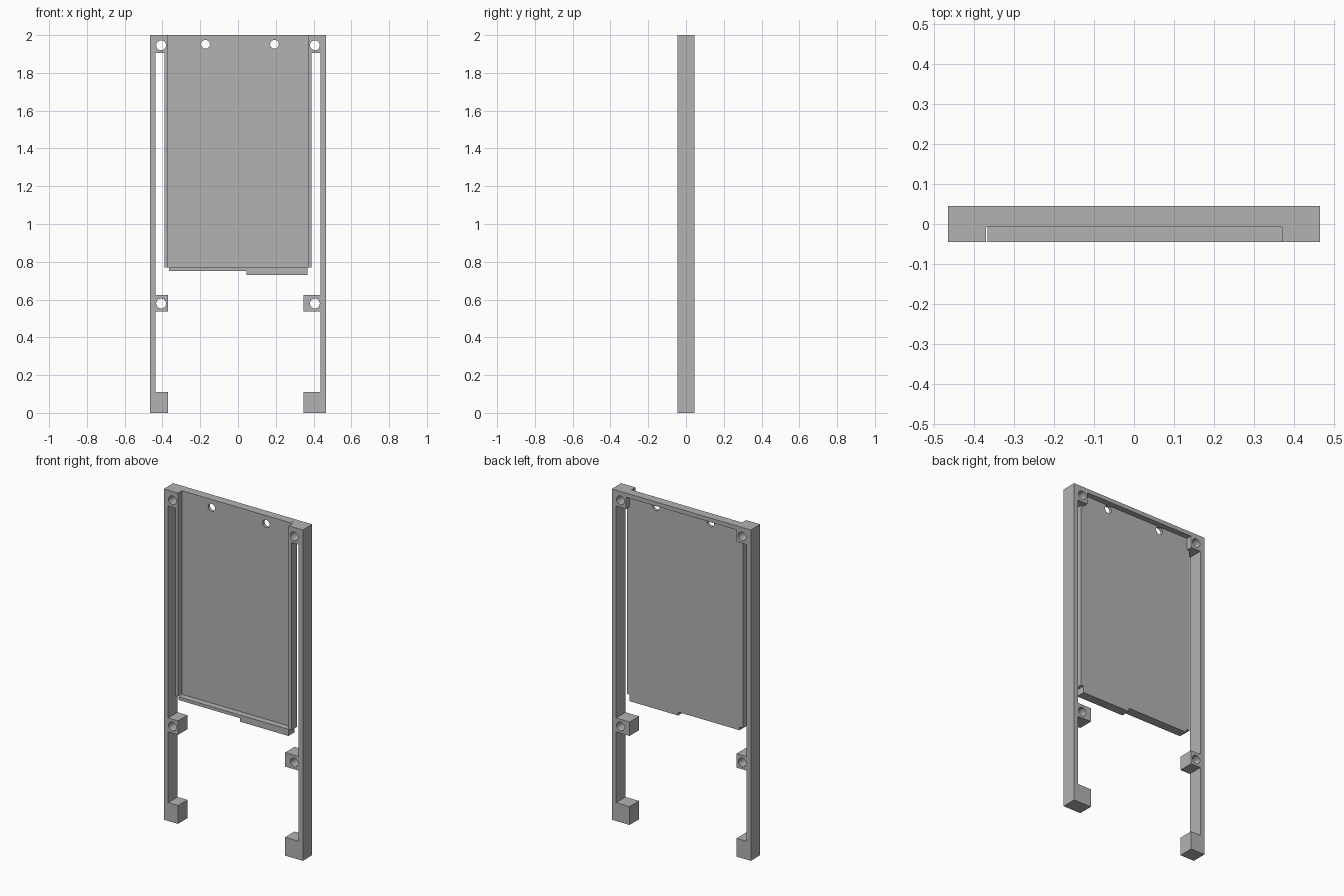
import bpy
import bmesh
from math import radians

cube = bpy.data.objects.get("Cube")
if cube:
    bpy.data.objects.remove(cube, do_unlink=True)

FRONT, BACK = -0.045, 0.045        # full depth of the frame
PANEL_FRONT, PANEL_BACK = -0.007, 0.011
OUTER, BAR_IN, RAIL_OUT, RAIL_IN = 0.465, 0.436, 0.388, 0.37
TOP, PANEL_BOTTOM = 2.0, 0.769

grey = bpy.data.materials.new("plain grey")
grey.use_nodes = True
colour = (0.45, 0.45, 0.45, 1)
grey.diffuse_color = colour
grey.node_tree.nodes["Principled BSDF"].inputs["Base Color"].default_value = colour


def prism(name, outline, y0, y1):
    """Extrude an x-z outline from y0 to y1."""
    bm = bmesh.new()
    face = bm.faces.new([bm.verts.new((x, y0, z)) for x, z in outline])
    grown = bmesh.ops.extrude_face_region(bm, geom=[face])["geom"]
    moved = [v for v in grown if isinstance(v, bmesh.types.BMVert)]
    bmesh.ops.translate(bm, verts=moved, vec=(0, y1 - y0, 0))
    bmesh.ops.recalc_face_normals(bm, faces=bm.faces)
    mesh = bpy.data.meshes.new(name)
    bm.to_mesh(mesh)
    bm.free()
    mesh.materials.append(grey)
    obj = bpy.data.objects.new(name, mesh)
    bpy.context.collection.objects.link(obj)
    return obj


def box(name, x0, x1, y0, y1, z0, z1):
    return prism(name, [(x0, z0), (x1, z0), (x1, z1), (x0, z1)], y0, y1)


def drill(obj, holes, radius):
    """Cut round holes through the depth and round off their shading."""
    bpy.ops.object.select_all(action="DESELECT")
    for x, z in holes:
        bpy.ops.mesh.primitive_cylinder_add(vertices=32, radius=radius, depth=0.4,
                                            location=(x, 0, z), rotation=(radians(90), 0, 0))
        cutter = bpy.context.object
        cutter.hide_render = True
        cutter.data.materials.append(grey)
        bpy.context.view_layer.objects.active = obj
        mod = obj.modifiers.new("hole", "BOOLEAN")
        mod.operation, mod.solver, mod.object = "DIFFERENCE", "EXACT", cutter
        bpy.ops.object.modifier_apply(modifier=mod.name)
        bpy.data.objects.remove(cutter, do_unlink=True)
    obj.select_set(True)
    bpy.context.view_layer.objects.active = obj
    bpy.ops.object.shade_smooth_by_angle(angle=radians(30))


# Side frames: long bar with foot, middle lug and top corner block
for side, s, lug in (("left", 1, 0.346), ("right", -1, RAIL_IN)):
    outline = [(OUTER, 0), (OUTER, TOP), (RAIL_IN, TOP), (RAIL_IN, 1.904), (BAR_IN, 1.904),
               (BAR_IN, 0.623), (lug, 0.623), (lug, 0.538), (BAR_IN, 0.538),
               (BAR_IN, 0.111), (lug, 0.111), (lug, 0)]
    frame = prism(side + "_side_frame", [(s * x, z) for x, z in outline], FRONT, BACK)
    drill(frame, [(s * 0.407, 0.579), (s * 0.407, 1.946)], 0.026)

    # Rail along the edge of the panel
    x0, x1 = sorted((s * RAIL_IN, s * RAIL_OUT))
    box(side + "_rail", x0, x1, FRONT, PANEL_BACK, PANEL_BOTTOM, 1.904)

# Thin back panel with two holes
panel = box("panel", -RAIL_IN, RAIL_IN, PANEL_FRONT, PANEL_BACK, PANEL_BOTTOM, TOP)
drill(panel, [(-0.172, 1.951), (0.193, 1.951)], 0.023)

# Stiffening strip behind the top edge
box("top_strip", -RAIL_IN, RAIL_IN, PANEL_BACK, BACK, 1.975, TOP)

# Bottom lip with a deeper tab on one half
prism("bottom_lip", [(-0.366, PANEL_BOTTOM), (-0.366, 0.75), (0.045, 0.75), (0.045, 0.729),
                     (0.369, 0.729), (0.369, PANEL_BOTTOM)], FRONT, PANEL_BACK)
